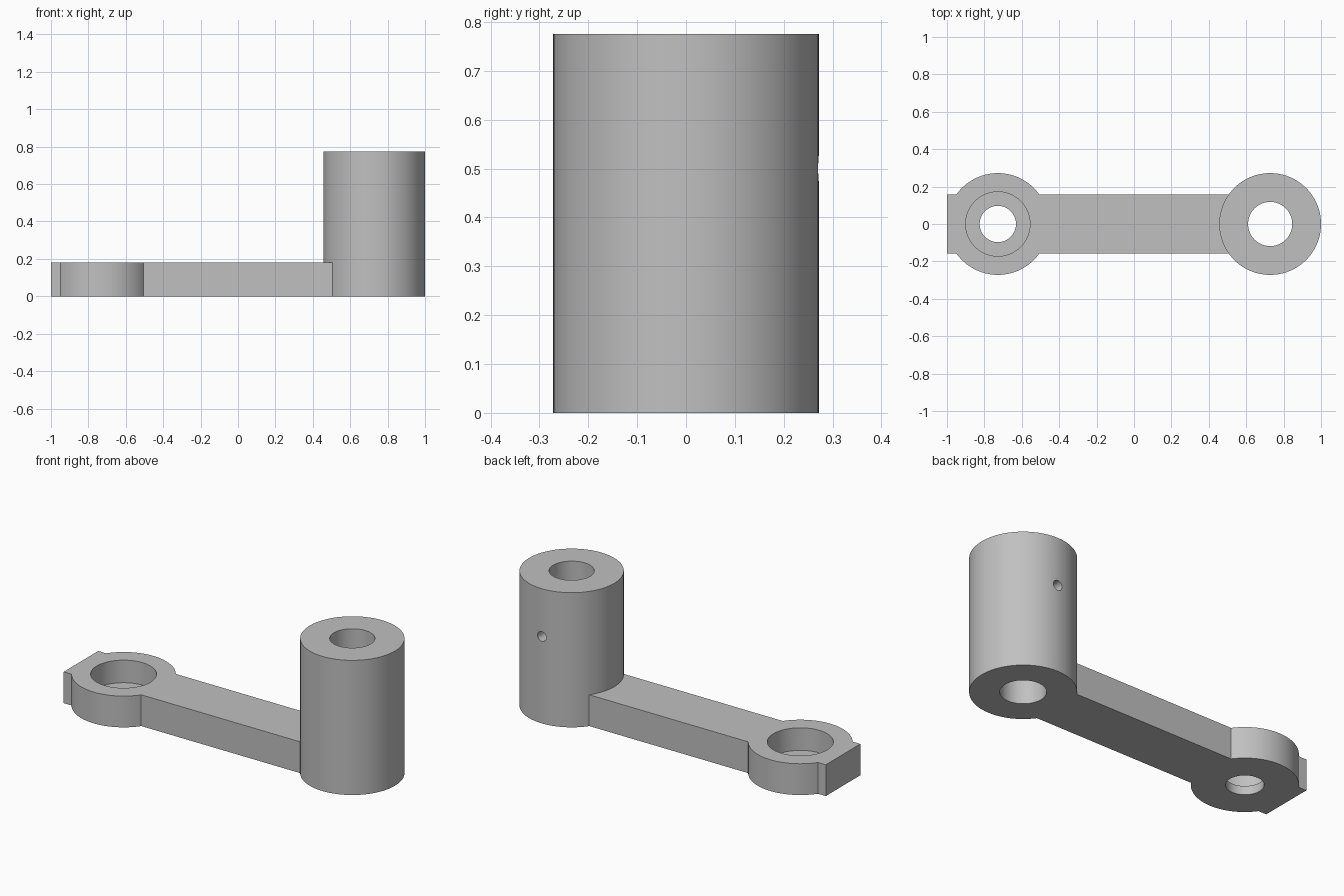
import bpy
import math

if "Cube" in bpy.data.objects:
    bpy.data.objects.remove(bpy.data.objects["Cube"], do_unlink=True)

END_X = 0.728     # both bosses sit this far from the centre
BOSS_R = 0.272
ARM_H = 0.18
POST_H = 0.775

grey = bpy.data.materials.new("plain grey")
grey.use_nodes = True
colour = (0.53, 0.53, 0.53, 1)
grey.diffuse_color = colour
grey.node_tree.nodes["Principled BSDF"].inputs["Base Color"].default_value = colour


def cylinder(name, x, radius, z0, z1, y=0, rot=(0, 0, 0), sides=96):
    bpy.ops.mesh.primitive_cylinder_add(
        vertices=sides, radius=radius, depth=z1 - z0,
        location=(x, y, (z0 + z1) / 2), rotation=rot)
    ob = bpy.context.object
    ob.name = name
    ob.data.materials.append(grey)
    return ob


def combine(target, tool, operation):
    mod = target.modifiers.new(tool.name, "BOOLEAN")
    mod.operation = operation
    mod.solver = "EXACT"
    mod.object = tool
    bpy.context.view_layer.objects.active = target
    bpy.ops.object.modifier_apply(modifier=mod.name)
    bpy.data.objects.remove(tool, do_unlink=True)


# Flat arm, running from the square end tab into the tall post
arm_end = 0.6
bpy.ops.mesh.primitive_cube_add(size=1, location=((arm_end - 1) / 2, 0, ARM_H / 2))
lever = bpy.context.object
lever.name = "lever_arm"
lever.scale = (arm_end + 1, 0.314, ARM_H)
bpy.ops.object.transform_apply(location=True, rotation=True, scale=True)
lever.data.materials.append(grey)

# Low boss and tall post
combine(lever, cylinder("low_boss", -END_X, BOSS_R, 0, ARM_H), "UNION")
combine(lever, cylinder("tall_post", END_X, BOSS_R, 0, POST_H), "UNION")

# Counterbored hole in the low boss
combine(lever, cylinder("counterbore", -END_X, 0.172, 0.05, 0.4), "DIFFERENCE")
combine(lever, cylinder("boss_hole", -END_X, 0.097, -0.2, 0.3), "DIFFERENCE")

# Bore through the post, and a small set-screw hole from the back into it
combine(lever, cylinder("post_bore", END_X, 0.118, -0.2, 1), "DIFFERENCE")
screw_z, screw_len = 0.5, 0.3
combine(lever, cylinder("screw_hole", END_X, 0.028, screw_z - screw_len / 2,
                        screw_z + screw_len / 2, y=0.22,
                        rot=(math.pi / 2, 0, 0), sides=32), "DIFFERENCE")

# Smooth walls with crisp rims
bpy.ops.object.select_all(action="DESELECT")
lever.select_set(True)
bpy.context.view_layer.objects.active = lever
bpy.ops.object.shade_smooth_by_angle(angle=math.radians(30))
